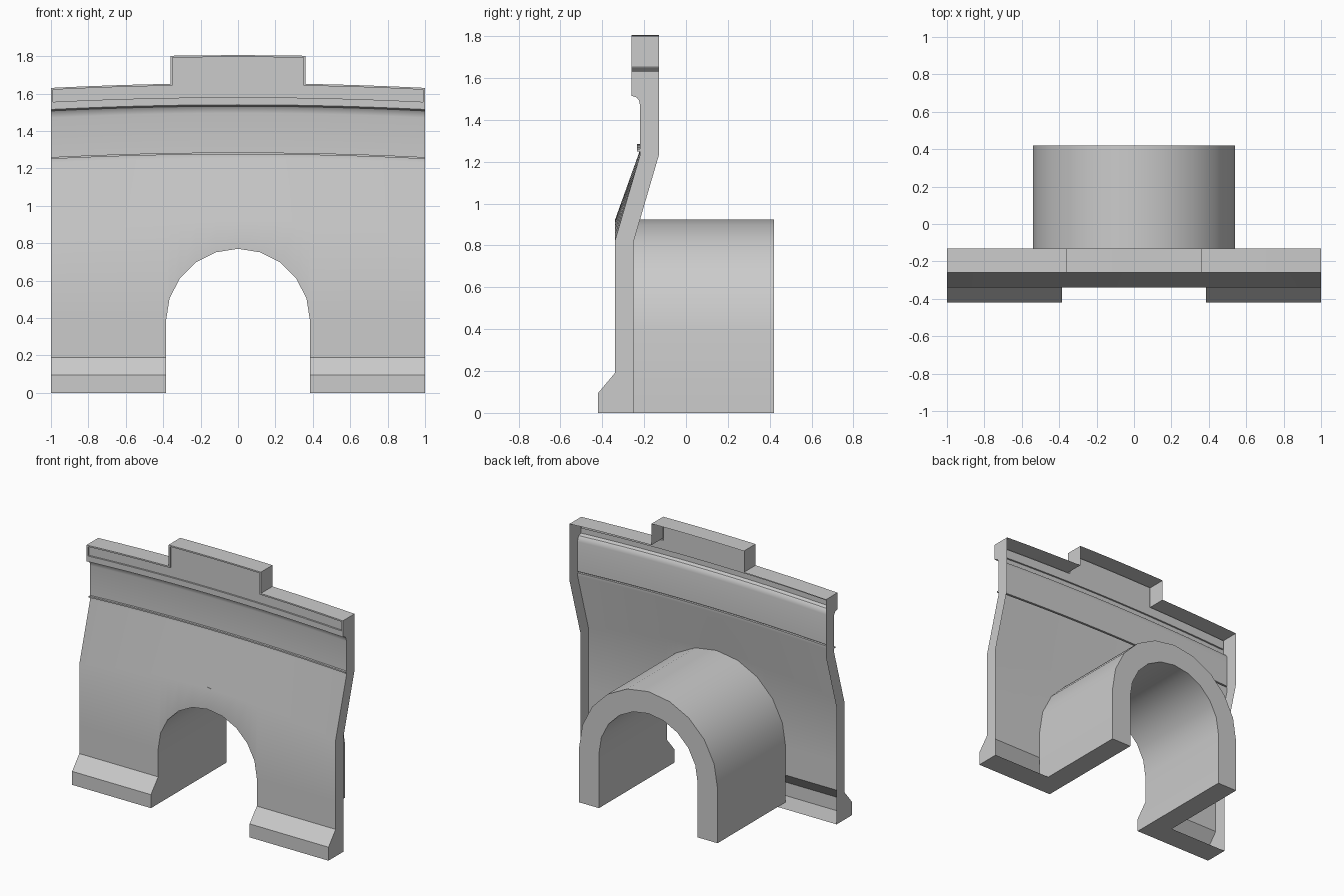
import bpy, bmesh, math

if "Cube" in bpy.data.objects:
    bpy.data.objects.remove(bpy.data.objects["Cube"])

HALF, SPRING, R_IN, R_OUT = 0.385, 0.385, 0.385, 0.54
SEG = 10


def finish(name, faces):
    """Turn a list of point loops into a welded, smooth-by-angle object."""
    bm = bmesh.new()
    for loop in faces:
        pts = [p for i, p in enumerate(loop)
               if math.dist(p, loop[i - 1]) > 1e-5]
        if len(pts) < 3:
            continue
        f = bm.faces.new([bm.verts.new(p) for p in pts])
        f.normal_update()
        if f.calc_area() < 1e-6:
            bm.faces.remove(f)
    bmesh.ops.delete(bm, geom=[v for v in bm.verts if not v.link_faces],
                     context='VERTS')
    bmesh.ops.remove_doubles(bm, verts=bm.verts, dist=1e-5)
    mesh = bpy.data.meshes.new(name)
    bm.to_mesh(mesh)
    bm.free()
    ob = bpy.data.objects.new(name, mesh)
    bpy.context.collection.objects.link(ob)
    bpy.ops.object.select_all(action='DESELECT')
    ob.select_set(True)
    bpy.context.view_layer.objects.active = ob
    bpy.ops.object.shade_smooth_by_angle(angle=math.radians(32))
    return ob


def arch(r):
    """Arch outline (x, z) from right foot over the top to left foot."""
    a = [(r * math.cos(math.pi * i / SEG), SPRING + r * math.sin(math.pi * i / SEG))
         for i in range(SEG + 1)]
    return [(r, 0)] + a + [(-r, 0)]


def opening_z(x):
    """Lower edge of the wall above the opening at x."""
    pts = arch(R_IN)[1:-1]
    for (xa, za), (xb, zb) in zip(pts, pts[1:]):
        if xb - 1e-6 <= abs(x) <= xa + 1e-6:
            return za + (zb - za) * (abs(x) - xa) / (xb - xa)
    return SPRING


def rise(x):
    return 0.025 * (1 - x * x)


def low(x):
    return 1.63 + rise(x)


def high(x):
    return 1.78 + rise(x)


def column(x, top, panel_top, depth):
    """Front profile of the wall at x, from the opening up and over the top."""
    r = rise(x)
    yz = [(-.34, opening_z(x)), (-.34, .82 + .1 * (1 - x * x)),
          (-.22, 1.23 + r), (-.22, 1.25 + r),
          (-.235, 1.25 + r), (-.235, 1.26 + r), (-.22, 1.26 + r),
          (-.22, 1.47 + r), (-.224, 1.492 + r), (-.235, 1.507 + r),
          (-.26, 1.515 + r), (-.26, 1.555 + r), (-.26 + depth, 1.555 + r),
          (-.26 + depth, panel_top), (-.26, panel_top), (-.26, top), (-.13, top)]
    return [(x, y, z) for y, z in yz]


# Column layout for x >= 0: (x, outer top, recessed panel top, recess depth)
D, B = 0.012, 0.01
half = [(x, high(x), high(x) - B, D) for x in
        [0] + [R_IN * math.cos(math.radians(a)) for a in (72, 54, 36)] + [.35]]
half += [(.35, high(.35), low(.35) - B, D), (.36, high(.36), low(.36) - B, D)]
half += [(x, low(x), low(x) - B, D) for x in
         (.36, R_IN * math.cos(math.radians(18)), HALF, .54, .69, .84, .99)]
half += [(x, low(x), low(x) - B, 0) for x in (.99, 1)]
full = [(-x, t, p, d) for x, t, p, d in reversed(half[1:])] + half
cols = [column(*c) for c in full]

# Wall front, cornice and top
faces = [[a[j], b[j], b[j + 1], a[j + 1]]
         for a, b in zip(cols, cols[1:]) for j in range(len(a) - 1)]

# Plinths, floors, jambs and end caps
base = [(-.42, 0), (-.42, .095), (-.34, .19), (-.34, SPRING)]
back = [(-.13, 1.23), (-.25, .82), (-.25, 0)]
for s in (-1, 1):
    xa, xb = sorted((s * HALF, s))
    for (y0, z0), (y1, z1) in zip(base, base[1:]):
        faces.append([(xa, y0, z0), (xb, y0, z0), (xb, y1, z1), (xa, y1, z1)])
    faces.append([(xa, -.42, 0), (xa, -.25, 0), (xb, -.25, 0), (xb, -.42, 0)])
    jamb = [(s * HALF, y, z) for y, z in base[:3] + [(-.34, 0)]]
    cap = ([(s, y, z) for y, z in base[:3]] + cols[-1 if s > 0 else 0]
           + [(s, y, z) for y, z in back])
    faces += [jamb, cap[::-1]] if s > 0 else [jamb[::-1], cap]
finish("gate_wall", faces)

# Tunnel vault behind the opening: inside, outside, rear rim, underside
inner, outer = arch(R_IN), arch(R_OUT)
Y0, Y1 = -.34, .42
faces = []
for i in range(len(inner) - 1):
    (ax, az), (bx, bz) = inner[i], inner[i + 1]
    (cx, cz), (dx, dz) = outer[i], outer[i + 1]
    faces.append([(ax, Y0, az), (bx, Y0, bz), (bx, Y1, bz), (ax, Y1, az)][::-1])
    faces.append([(cx, Y0, cz), (dx, Y0, dz), (dx, Y1, dz), (cx, Y1, cz)][::-1])
    faces[-2].reverse()
    faces.append([(ax, Y1, az), (bx, Y1, bz), (dx, Y1, dz), (cx, Y1, cz)])
for s in (-1, 1):
    a, b = sorted((s * R_IN, s * R_OUT))
    faces.append([(a, -.25, 0), (a, Y1, 0), (b, Y1, 0), (b, -.25, 0)])
# Make outside faces point outward and inside faces point into the passage
for k, f in enumerate(faces[:3 * (len(inner) - 1)]):
    p, q, r = f[:3]
    u = [q[i] - p[i] for i in range(3)]
    v = [r[i] - q[i] for i in range(3)]
    n = (u[1] * v[2] - u[2] * v[1], u[2] * v[0] - u[0] * v[2], u[0] * v[1] - u[1] * v[0])
    mid = [(p[i] + r[i]) / 2 for i in range(3)]
    side = n[0] * mid[0] + n[2] * max(mid[2] - SPRING, 0)
    if (k % 3 == 0 and side > 0) or (k % 3 == 1 and side < 0) or (k % 3 == 2 and n[1] < 0):
        f.reverse()
finish("tunnel_vault", faces)
